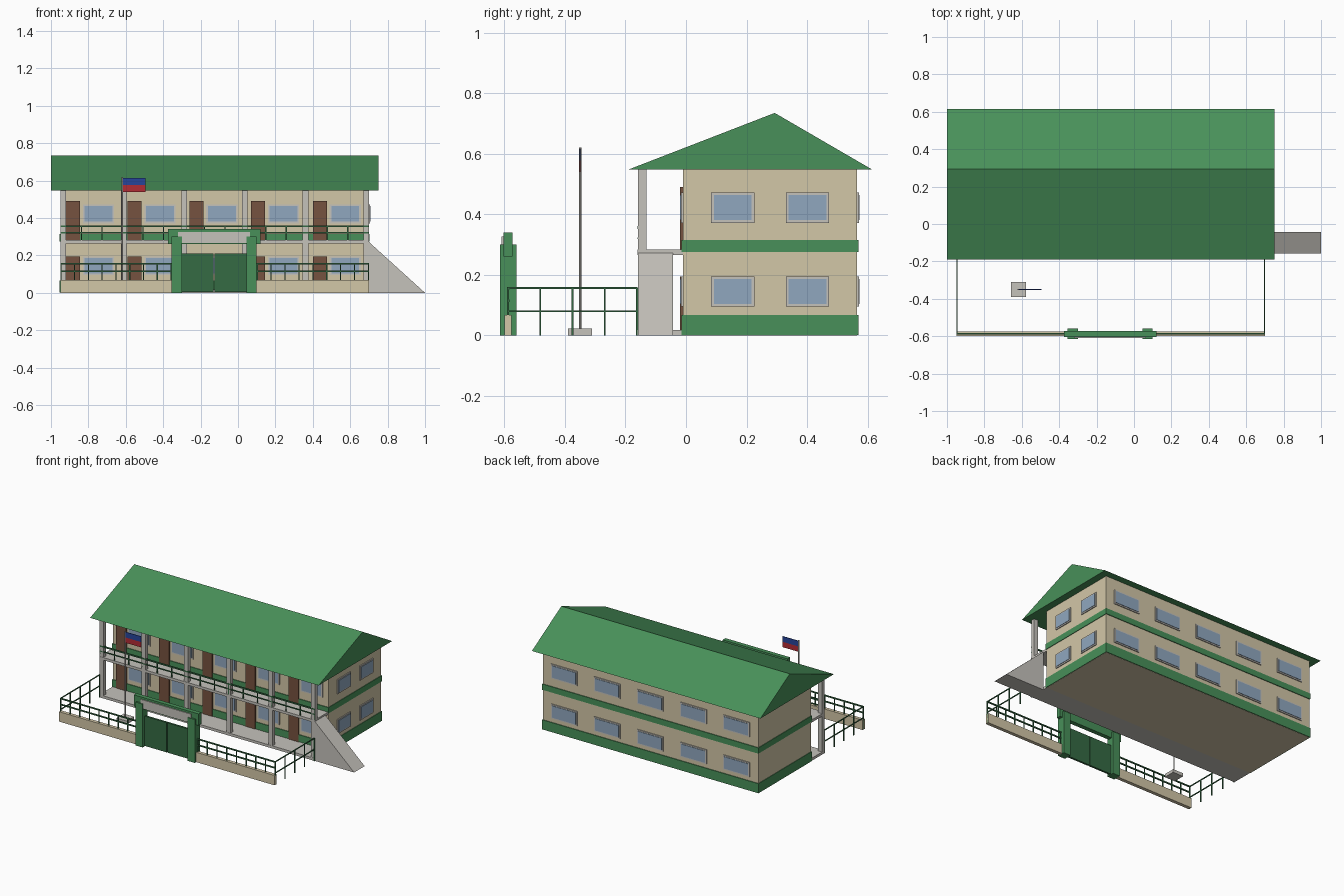
import bpy
import bmesh

cube = bpy.data.objects.get("Cube")
if cube:
    bpy.data.objects.remove(cube, do_unlink=True)


def material(name, r, g, b):
    m = bpy.data.materials.new(name)
    m.use_nodes = True
    m.diffuse_color = (r, g, b, 1)
    node = next(n for n in m.node_tree.nodes if n.type == 'BSDF_PRINCIPLED')
    node.inputs["Base Color"].default_value = (r, g, b, 1)
    return m


GREEN = material("green paint", 0.065, 0.28, 0.10)
DARK = material("dark green metal", 0.036, 0.145, 0.057)
BEIGE = material("beige wall", 0.65, 0.57, 0.39)
GREY = material("light concrete", 0.56, 0.54, 0.50)
BROWN = material("brown wood", 0.18, 0.085, 0.05)
GLASS = material("blue glass", 0.28, 0.39, 0.52)
BLUE = material("flag blue", 0.02, 0.06, 0.33)
RED = material("flag red", 0.45, 0.025, 0.035)


def finish(name, bm, mat):
    bmesh.ops.recalc_face_normals(bm, faces=bm.faces)
    me = bpy.data.meshes.new(name)
    bm.to_mesh(me)
    bm.free()
    me.materials.append(mat)
    ob = bpy.data.objects.new(name, me)
    bpy.context.collection.objects.link(ob)
    return ob


def boxes(name, mat, items):
    """One object made of boxes, each given as (x range, y range, z range)."""
    bm = bmesh.new()
    for ranges in items:
        vs = bmesh.ops.create_cube(bm, size=1)["verts"]
        for v in vs:
            v.co = [(a + b) / 2 + c * (b - a) for c, (a, b) in zip(v.co, ranges)]
    return finish(name, bm, mat)


def prism(name, mat, profile, axis, lo, hi):
    """Extrude a closed profile along the x or y axis."""
    bm = bmesh.new()
    place = (lambda p, t: (t, *p)) if axis == 'x' else (lambda p, t: (p[0], t, p[1]))
    face = bm.faces.new([bm.verts.new(place(p, lo)) for p in profile])
    ext = bmesh.ops.extrude_face_region(bm, geom=[face])["geom"]
    for v in ext:
        if isinstance(v, bmesh.types.BMVert):
            v.co["xy".index(axis)] = hi
    return finish(name, bm, mat)


def around(c, r):
    return (c - r, c + r)


X0, X1 = -0.95, 0.70
LENGTH = (X0, X1)
FRONT, BACK = -0.01, 0.565
BAY = (X1 - X0) / 5
bays = [X0 + BAY * i for i in range(5)]

# Main block, trim bands and roof
boxes("building_walls", BEIGE, [(LENGTH, (FRONT, BACK), (0, 0.55))])
boxes("trim_bands", GREEN, [((X0 - 0.004, X1 + 0.004), (FRONT - 0.005, BACK + 0.005), z)
                            for z in ((0.001, 0.067), (0.275, 0.315))])
prism("gable_roof", GREEN, [(-0.19, 0.548), (0.615, 0.548), (0.293, 0.735)], 'x', -1.0, 0.75)

# Veranda floors, columns and stair ramp
boxes("walkway", GREY, [(LENGTH, (-0.16, FRONT), (0, 0.018))])
boxes("balcony_slab", GREY, [(LENGTH, (-0.16, FRONT), (0.265, 0.283))])
boxes("columns", GREY, [(around(X0 + 0.015 + 0.324 * i, 0.015), (-0.159, -0.131), (0.01, 0.55))
                        for i in range(6)])
prism("stair_ramp", GREY, [(X1, 0), (1.0, 0), (X1, 0.272)], 'y', -0.158, -0.043)

# Balcony railing
boxes("balcony_railing", DARK,
      [(LENGTH, around(-0.156, 0.004), z) for z in ((0.352, 0.361), (0.318, 0.324))] +
      [(around(X0 + 0.004 + (X1 - X0 - 0.008) * i / 15, 0.003), around(-0.156, 0.003), (0.28, 0.355))
       for i in range(16)])

# Doors and windows, repeated on both floors
doors, frames, panes = [], [], []


def window(axis, wall, out, a, b, z0, z1):
    for inset, depth, target in ((0, 0.006, frames), (0.009, 0.009, panes)):
        across = (a + inset, b - inset)
        deep = tuple(sorted((wall, wall + out * depth)))
        height = (z0 + inset, z1 - inset)
        target.append((deep, across, height) if axis == 'x' else (across, deep, height))


for base, sill, door_top in ((0.018, 0.095, 0.195), (0.283, 0.372, 0.49)):
    for x in bays:
        doors.append(((x + 0.03, x + 0.105), (FRONT - 0.009, FRONT), (base, door_top)))
        window('y', FRONT, -1, x + 0.12, x + 0.287, sill, sill + 0.1)
        window('y', BACK, 1, x + 0.065, x + 0.265, sill, sill + 0.1)
    for y in (0.083, 0.33):
        window('x', X1, 1, y, y + 0.143, sill, sill + 0.1)
boxes("doors", BROWN, doors)
boxes("window_frames", GREY, frames)
boxes("window_panes", GLASS, panes)

# Front boundary wall and fence on both sides of the gate
FENCE_Y = -0.588
walls, fence = [], []
for a, b in ((X0, -0.355), (0.10, X1)):
    walls.append(((a, b), (-0.6, -0.576), (0, 0.068)))
    for z in (0.115, 0.156):
        fence.append(((a, b), around(FENCE_Y, 0.004), around(z, 0.004)))
    for i in range(9):
        x = a + 0.003 + (b - a - 0.006) * i / 8
        fence.append((around(x, 0.003), around(FENCE_Y, 0.003), (0.06, 0.156)))
boxes("boundary_wall", BEIGE, walls)
boxes("front_fence", DARK, fence)

# Side fences
sides = []
for x in (X0 + 0.003, X1 - 0.003):
    for z in (0.08, 0.157):
        sides.append((around(x, 0.003), (FENCE_Y, -0.16), around(z, 0.003)))
    for i in range(5):
        sides.append((around(x, 0.003), around(FENCE_Y + 0.1065 * i, 0.003), (0, 0.157)))
boxes("side_fences", DARK, sides)

# Gate
boxes("gate_pillars", GREEN, [(x, (-0.615, -0.56), (0, 0.30))
                              for x in ((-0.355, -0.30), (0.045, 0.10))])
boxes("gate_lintel", GREEN, [((-0.375, 0.12), (-0.603, -0.573), (0.26, 0.34))])
boxes("gate_panel", GREY, [((-0.32, 0.065), (-0.609, -0.603), (0.267, 0.326))])
boxes("gate_doors", DARK, [(x, around(-0.588, 0.007), (0.004, 0.21))
                           for x in ((-0.30, -0.130), (-0.125, 0.045))])

# Flagpole
PX, PY = -0.618, -0.35
boxes("flagpole_base", GREY, [(around(PX, 0.04), around(PY, 0.04), (0, 0.022))])
bm = bmesh.new()
bmesh.ops.create_cone(bm, cap_ends=True, segments=10, radius1=0.004, radius2=0.004, depth=0.6)
bmesh.ops.translate(bm, verts=bm.verts, vec=(PX, PY, 0.32))
finish("flagpole", bm, GREY)
for name, mat, z in (("flag_top", BLUE, (0.577, 0.615)), ("flag_bottom", RED, (0.54, 0.577))):
    boxes(name, mat, [((PX, -0.495), around(PY, 0.002), z)])
